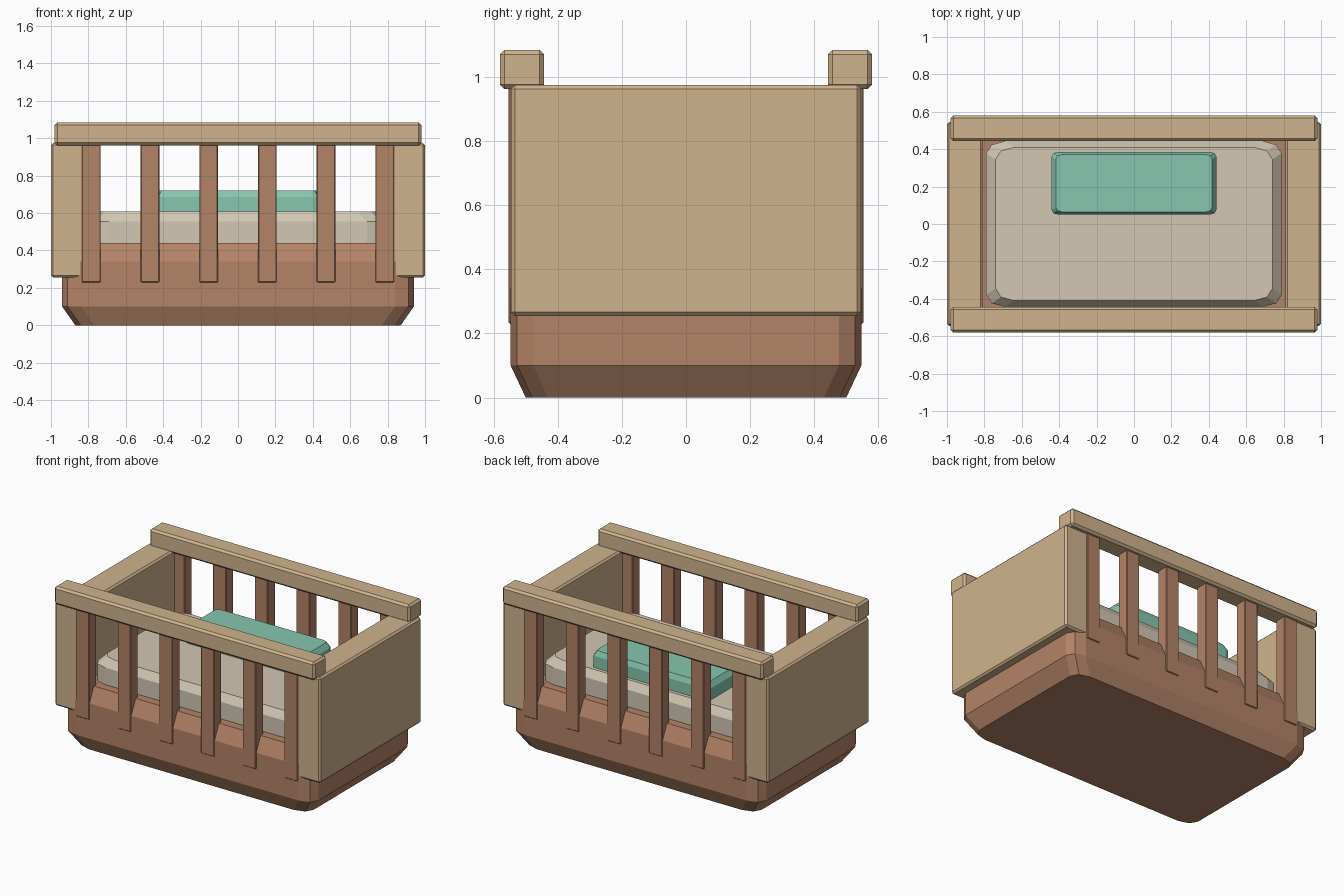
import bpy, bmesh, math

if "Cube" in bpy.data.objects:
    bpy.data.objects.remove(bpy.data.objects["Cube"])


def material(name, rgb):
    m = bpy.data.materials.new(name)
    lin = [((c / 255 + 0.055) / 1.055) ** 2.4 for c in rgb]
    m.diffuse_color = (*lin, 1)
    m.use_nodes = True
    m.node_tree.nodes["Principled BSDF"].inputs["Base Color"].default_value = m.diffuse_color
    return m


TAN = material("light wood", (208, 179, 141))
BROWN = material("brown wood", (180, 131, 103))
CREAM = material("cream fabric", (210, 199, 180))
MINT = material("mint fabric", (135, 199, 175))


def finish(bm, name, mat):
    bmesh.ops.recalc_face_normals(bm, faces=bm.faces)
    me = bpy.data.meshes.new(name)
    bm.to_mesh(me)
    bm.free()
    me.materials.append(mat)
    ob = bpy.data.objects.new(name, me)
    bpy.context.collection.objects.link(ob)
    return ob


def box(name, lo, hi, mat, bevel):
    bm = bmesh.new()
    bmesh.ops.create_cube(bm, size=1)
    for v in bm.verts:
        v.co = [lo[i] + (v.co[i] + 0.5) * (hi[i] - lo[i]) for i in range(3)]
    bmesh.ops.bevel(bm, geom=bm.edges[:], offset=bevel, segments=1,
                    profile=0.5, affect='EDGES')
    return finish(bm, name, mat)


def cushion(name, half, z0, z1, inset, drop, corner, mat, cy=0, segs=2):
    """Rounded-rectangle block with chamfered top and bottom rims."""
    bm = bmesh.new()
    rings = []
    for z, k in ((z0, 1), (z0 + drop, 0), (z1 - drop, 0), (z1, 1)):
        hx, hy = half[0] - k * inset[0], half[1] - k * inset[1]
        ring = []
        for q, (sx, sy) in enumerate(((1, 1), (-1, 1), (-1, -1), (1, -1))):
            for i in range(segs + 1):
                a = math.pi / 2 * (q + i / segs)
                ring.append(bm.verts.new((
                    sx * (hx - corner[0]) + corner[0] * math.cos(a),
                    cy + sy * (hy - corner[1]) + corner[1] * math.sin(a), z)))
        rings.append(ring)
    n = len(rings[0])
    for a, b in zip(rings, rings[1:]):
        for i in range(n):
            j = (i + 1) % n
            bm.faces.new((a[i], a[j], b[j], b[i]))
    bm.faces.new(rings[0])
    bm.faces.new(rings[-1])
    return finish(bm, name, mat)


# Base, mattress and pillow
cushion("base", (0.94, 0.547), 0, 0.44, (0.07, 0.047), 0.10, (0.10, 0.07), BROWN)
cushion("mattress", (0.79, 0.443), 0.39, 0.607, (0.05, 0.033), 0.051, (0.10, 0.065), CREAM)
cushion("pillow", (0.44, 0.168), 0.56, 0.72, (0.022, 0.014), 0.035, (0.035, 0.025), MINT, cy=0.218)

# End panels
for side, s in (("left", -1), ("right", 1)):
    xs = sorted((s * 0.81, s * 1.0))
    box(side + "_end_panel", (xs[0], -0.546, 0.255), (xs[1], 0.546, 0.975), TAN, 0.012)

# Rails and slats, front and back
for side, s in (("front", -1), ("back", 1)):
    ys = sorted((s * 0.443, s * 0.581))
    box(side + "_rail", (-0.98, ys[0], 0.962), (0.98, ys[1], 1.085), TAN, 0.014)
    ys = sorted((s * 0.473, s * 0.553))
    for i in range(6):
        x = (i - 2.5) * 0.314
        box(f"{side}_slat_{i + 1}", (x - 0.05, ys[0], 0.23), (x + 0.05, ys[1], 0.98), BROWN, 0.004)
